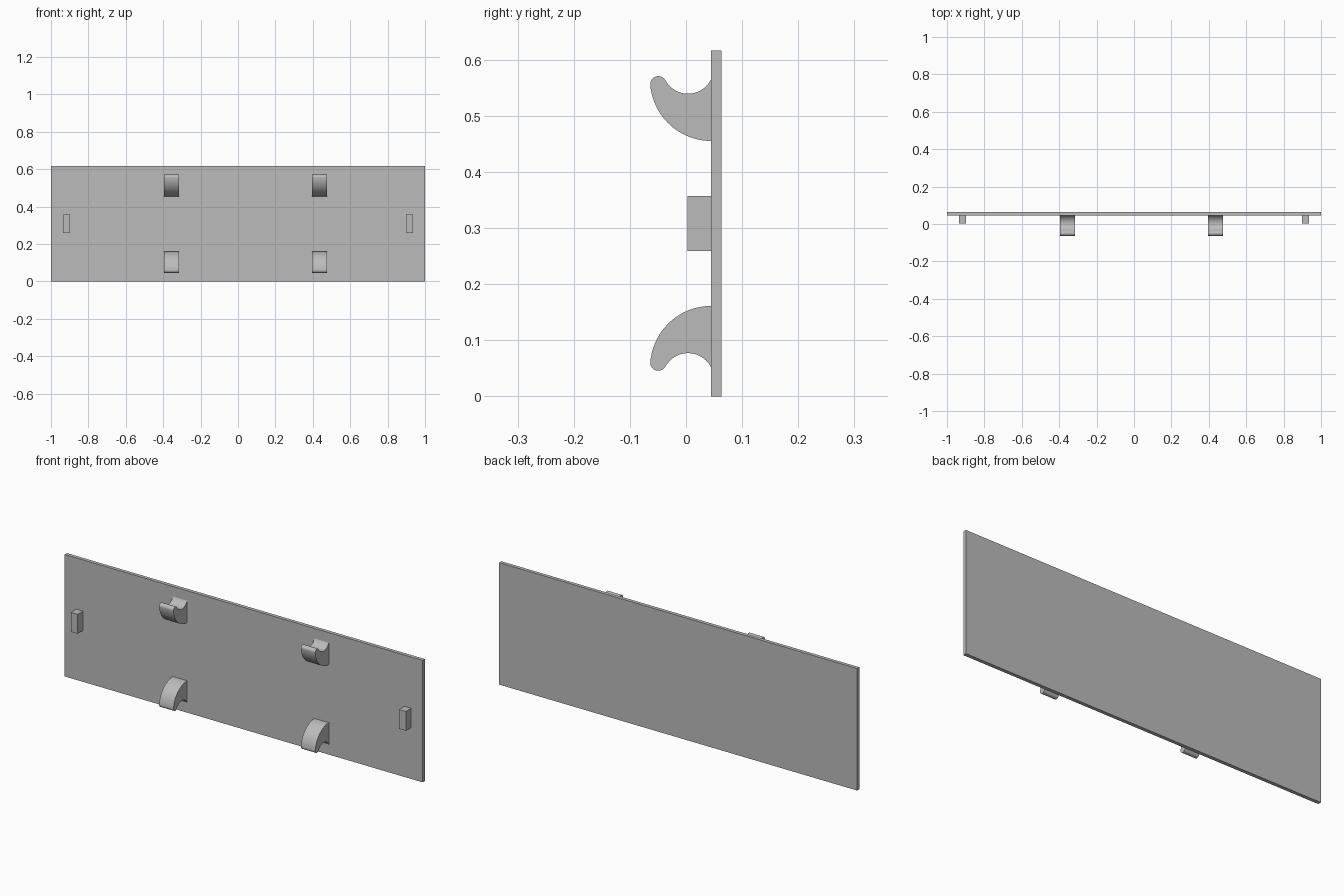
import bpy
from math import atan2, cos, hypot, pi, radians, sin, sqrt

cube = bpy.data.objects.get("Cube")
if cube:
    bpy.data.objects.remove(cube)

HEIGHT = 0.616
FACE_Y, BACK_Y = 0.045, 0.063   # front and back planes of the panel

grey = bpy.data.materials.new("light grey")
grey.use_nodes = True
GREY = (0.5, 0.5, 0.5, 1)
grey.diffuse_color = GREY
grey.node_tree.nodes["Principled BSDF"].inputs["Base Color"].default_value = GREY


def extrude_x(name, profile, x0, x1):
    """Extrude a (y, z) profile from x0 to x1."""
    n = len(profile)
    verts = [(x, y, z) for x in (x0, x1) for y, z in profile]
    faces = [list(range(n))[::-1], list(range(n, 2 * n))]
    faces += [(i, (i + 1) % n, (i + 1) % n + n, i + n) for i in range(n)]
    mesh = bpy.data.meshes.new(name)
    mesh.from_pydata(verts, [], faces)
    mesh.materials.append(grey)
    obj = bpy.data.objects.new(name, mesh)
    bpy.context.collection.objects.link(obj)
    return obj


def rectangle(y0, y1, z0, z1):
    return [(y0, z0), (y1, z0), (y1, z1), (y0, z1)]


def arc(center, radius, a0, a1, steps):
    angles = [a0 + (a1 - a0) * i / steps for i in range(steps + 1)]
    return [(center[0] + radius * cos(a), center[1] + radius * sin(a)) for a in angles]


def hook_profile():
    """Outer sweep, round tip and inner cradle, open upwards."""
    outer, outer_r = (FACE_Y, 0.564), 0.109
    tip, tip_r = (-0.0493, 0.556), 0.0145
    cradle = (0.0036, 0.585)
    to_tip = atan2(tip[1] - outer[1], tip[0] - outer[0]) % (2 * pi)
    dy, dz = tip[0] - cradle[0], tip[1] - cradle[1]
    cradle_r = hypot(dy, dz) - tip_r
    from_cradle = atan2(dz, dy) % (2 * pi)
    wall_y = FACE_Y - cradle[0]
    wall = atan2(-sqrt(cradle_r ** 2 - wall_y ** 2), wall_y) % (2 * pi)
    points = arc(outer, outer_r, 1.5 * pi, to_tip, 24)
    points += arc(tip, tip_r, to_tip, from_cradle - pi, 16)[1:]
    points += arc(cradle, cradle_r, from_cradle, wall, 24)[1:]
    return points[::-1]


# Flat panel
extrude_x("panel", rectangle(FACE_Y, BACK_Y, 0, HEIGHT), -1, 1)

# Small stop blocks near both ends
for side, x in (("right", -0.917), ("left", 0.917)):
    extrude_x(side + "_block", rectangle(0.003, FACE_Y, 0.259, 0.357), x - 0.019, x + 0.019)

# Two pairs of hooks, the lower ones mirrored
upper = hook_profile()
lower = [(y, HEIGHT - z) for y, z in reversed(upper)]
hooks = []
for side, x in (("right", -0.356), ("left", 0.436)):
    for level, profile in (("upper", upper), ("lower", lower)):
        hooks.append(extrude_x(f"{side}_{level}_hook", profile, x - 0.04, x + 0.04))

# Smooth the curved hook surfaces, keep the edges sharp
bpy.ops.object.select_all(action="DESELECT")
for hook in hooks:
    hook.select_set(True)
bpy.context.view_layer.objects.active = hooks[0]
bpy.ops.object.shade_smooth_by_angle(angle=radians(30))
